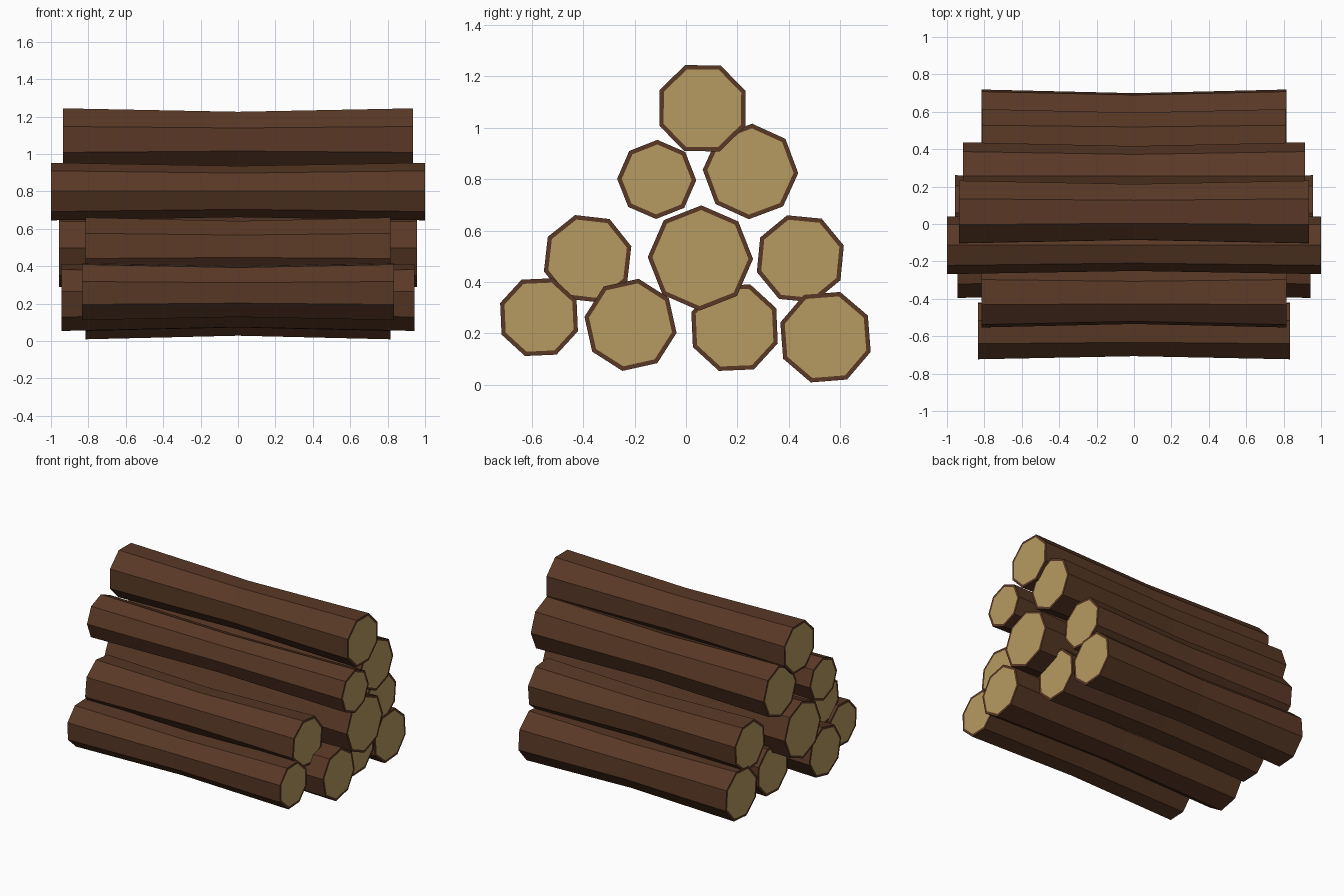
import bpy, bmesh
from math import cos, sin, radians

if "Cube" in bpy.data.objects:
    bpy.data.objects.remove(bpy.data.objects["Cube"])


def material(name, rgb):
    m = bpy.data.materials.new(name)
    m.diffuse_color = (*rgb, 1)
    m.use_nodes = True
    m.node_tree.nodes["Principled BSDF"].inputs["Base Color"].default_value = m.diffuse_color
    return m


bark = material("bark", (0.10, 0.040, 0.019))
cut_wood = material("cut_wood", (0.47, 0.33, 0.12))


def log(name, y, z, radius, phase, half_length):
    """Eight-sided log along x, slightly waisted, with a bark rim round each cut end."""
    bm = bmesh.new()
    rings = []
    for x, scale in ((-half_length, 1), (0, 0.89), (half_length, 1)):
        rings.append([bm.verts.new((x,
                                    y + radius * scale * cos(radians(phase + 45 * i)),
                                    z + radius * scale * sin(radians(phase + 45 * i))))
                      for i in range(8)])
    # bark sides
    for a, b in zip(rings, rings[1:]):
        for i in range(8):
            j = (i + 1) % 8
            bm.faces.new((a[i], a[j], b[j], b[i]))
    # cut ends, inset so that the rim stays bark
    ends = [bm.faces.new(rings[0]), bm.faces.new(rings[-1])]
    bmesh.ops.recalc_face_normals(bm, faces=bm.faces)
    bmesh.ops.inset_individual(bm, faces=ends, thickness=0.018)
    for f in ends:
        f.material_index = 1
    mesh = bpy.data.meshes.new(name)
    bm.to_mesh(mesh)
    bm.free()
    mesh.materials.append(bark)
    mesh.materials.append(cut_wood)
    bpy.context.collection.objects.link(bpy.data.objects.new(name, mesh))


# y, z, radius, phase in degrees, half length
rows = {
    "bottom_log": [(-0.572, 0.263, 0.161, 25, 0.835),
                   (-0.216, 0.233, 0.182, 35, 0.943),
                   (0.189, 0.222, 0.179, 25, 0.815),
                   (0.543, 0.185, 0.185, 27, 0.815)],
    "second_row_log": [(-0.383, 0.490, 0.177, 16, 0.815),
                       (0.056, 0.493, 0.205, -1, 0.957),
                       (0.445, 0.490, 0.177, 17, 0.813)],
    "third_row_log": [(-0.114, 0.799, 0.154, -1, 1.0),
                      (0.251, 0.830, 0.186, -2, 0.915)],
    "top_log": [(0.064, 1.076, 0.181, 22, 0.935)],
}
for row, logs in rows.items():
    for n, spec in enumerate(logs, 1):
        log(f"{row}_{n}", *spec)
